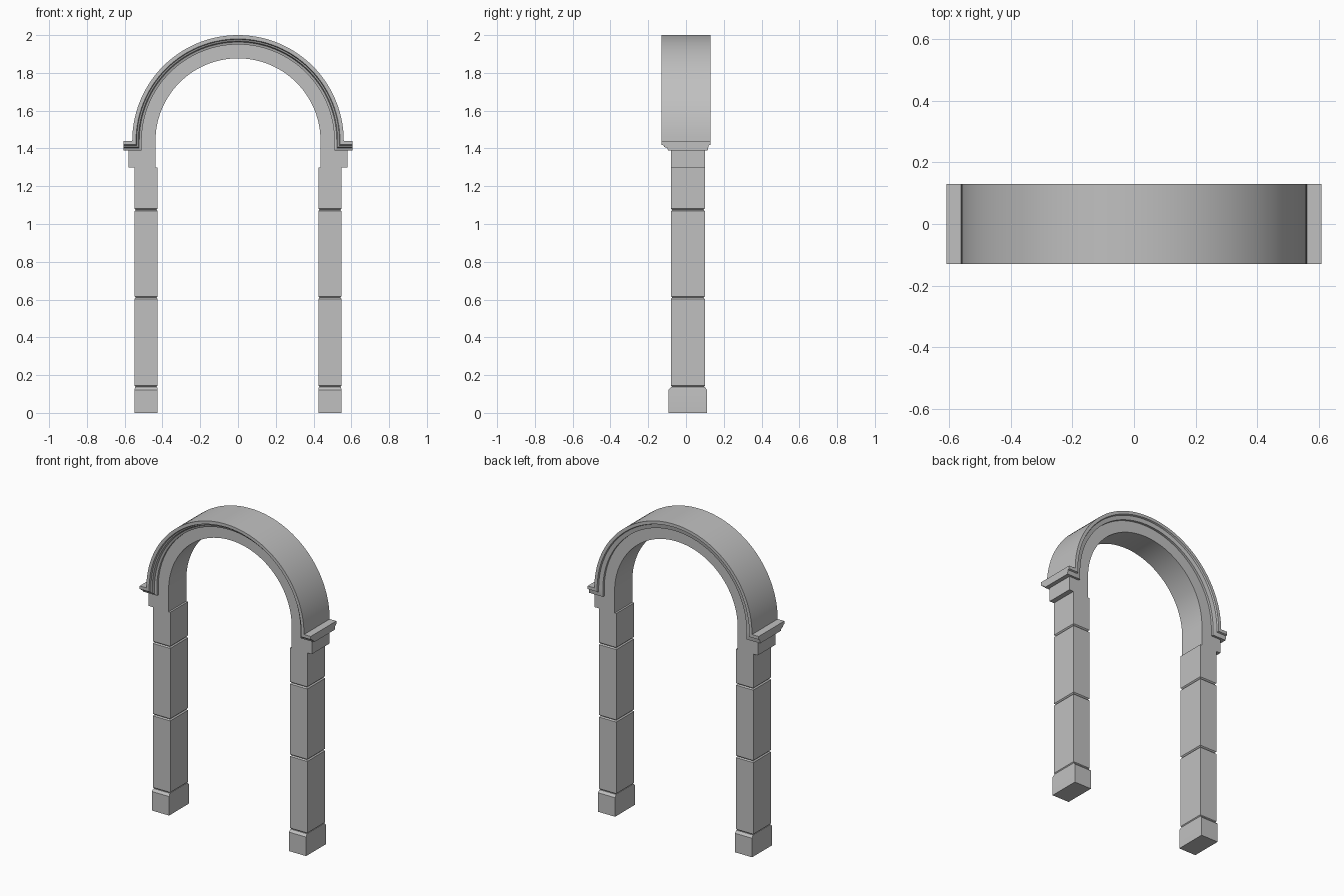
import bpy, bmesh, math

cube = bpy.data.objects.get("Cube")
if cube:
    bpy.data.objects.remove(cube, do_unlink=True)

stone = bpy.data.materials.new("grey stone")
stone.use_nodes = True
colour = (0.53, 0.53, 0.53, 1)
stone.diffuse_color = colour
stone.node_tree.nodes["Principled BSDF"].inputs["Base Color"].default_value = colour

SPRING = 1.44             # height of the arch centre
OUTER, INNER = 0.56, 0.437
SEGMENTS = 56
FRONT, BACK = -0.08, 0.10  # faces of the pillars and arch ring


def finish(name, bm):
    bmesh.ops.recalc_face_normals(bm, faces=bm.faces)
    mesh = bpy.data.meshes.new(name)
    bm.to_mesh(mesh)
    bm.free()
    mesh.materials.append(stone)
    obj = bpy.data.objects.new(name, mesh)
    bpy.context.collection.objects.link(obj)
    bpy.ops.object.select_all(action='DESELECT')
    obj.select_set(True)
    bpy.context.view_layer.objects.active = obj
    bpy.ops.object.shade_smooth_by_angle(angle=math.radians(25))
    return obj


def arc(radius):
    steps = [math.pi * i / SEGMENTS for i in range(SEGMENTS + 1)]
    return [(radius * math.cos(a), SPRING + radius * math.sin(a)) for a in steps]


def with_feet(points, feet):
    """Add matching straight ends to both sides of an arc."""
    return feet + points + [(-x, z) for x, z in reversed(feet)]


def loft(name, rails):
    """Skin a closed loop of rails, each a depth and an (x, z) path."""
    bm = bmesh.new()
    rows = [[bm.verts.new((x, y, z)) for x, z in path] for y, path in rails]
    for a, b in zip(rows, rows[1:] + rows[:1]):
        for i in range(len(a) - 1):
            bm.faces.new((a[i], a[i + 1], b[i + 1], b[i]))
    bm.faces.new([r[0] for r in rows])
    bm.faces.new([r[-1] for r in rows])
    return finish(name, bm)


def block(name, x0, x1, y0, y1, rings):
    """Block with sharp corners; rings are (height, inset in x, inset in y)."""
    bm = bmesh.new()
    rows = []
    for z, dx, dy in rings:
        corners = ((x0 + dx, y0 + dy), (x1 - dx, y0 + dy),
                   (x1 - dx, y1 - dy), (x0 + dx, y1 - dy))
        rows.append([bm.verts.new((x, y, z)) for x, y in corners])
    for a, b in zip(rows, rows[1:]):
        for i in range(4):
            j = (i + 1) % 4
            bm.faces.new((a[i], a[j], b[j], b[i]))
    bm.faces.new(rows[0])
    bm.faces.new(rows[-1])
    return finish(name, bm)


# Plain arch ring
foot = SPRING - 0.05
inside = with_feet(arc(INNER), [(INNER, foot)])
outside = with_feet(arc(0.515), [(0.515, foot)])
loft("arch_ring", [(FRONT, inside), (FRONT, outside), (BACK, outside), (BACK, inside)])

# Stepped hood moulding, turning outward at both ends: (depth, drop from top)
profile = [(-0.13, 0), (-0.13, 0.02), (-0.118, 0.024), (-0.115, 0.032),
           (-0.1, 0.037), (-0.095, 0.05), (0.115, 0.05), (0.12, 0.024),
           (0.13, 0.02), (0.13, 0)]
rails = []
for y, drop in profile:
    r = OUTER - drop
    rails.append((y, with_feet(arc(r), [(0.607, SPRING - drop), (r, SPRING - drop)])))
loft("hood_moulding", rails)

# Pillars
SOFT = 0.007
for side, s in (("left", 1), ("right", -1)):
    def span(a, b):
        return sorted((s * a, s * b))

    block(side + "_impost", *span(INNER, 0.58), FRONT, BACK,
          [(1.30, 0, 0), (foot, 0, 0)])
    shaft = span(0.425, 0.548)
    for name, z0, z1 in (("lower", 0.137, 0.61), ("middle", 0.61, 1.075)):
        block(f"{side}_{name}_shaft", *shaft, FRONT, BACK,
              [(z0, SOFT, SOFT), (z0 + SOFT, 0, 0), (z1 - SOFT, 0, 0), (z1, SOFT, SOFT)])
    block(side + "_upper_shaft", *shaft, FRONT, BACK,
          [(1.075, SOFT, SOFT), (1.075 + SOFT, 0, 0), (1.30, 0, 0)])
    block(side + "_plinth", *shaft, FRONT - 0.012, BACK + 0.012,
          [(0, 0, 0), (0.122, 0, 0), (0.137, 0.003, 0.013)])
